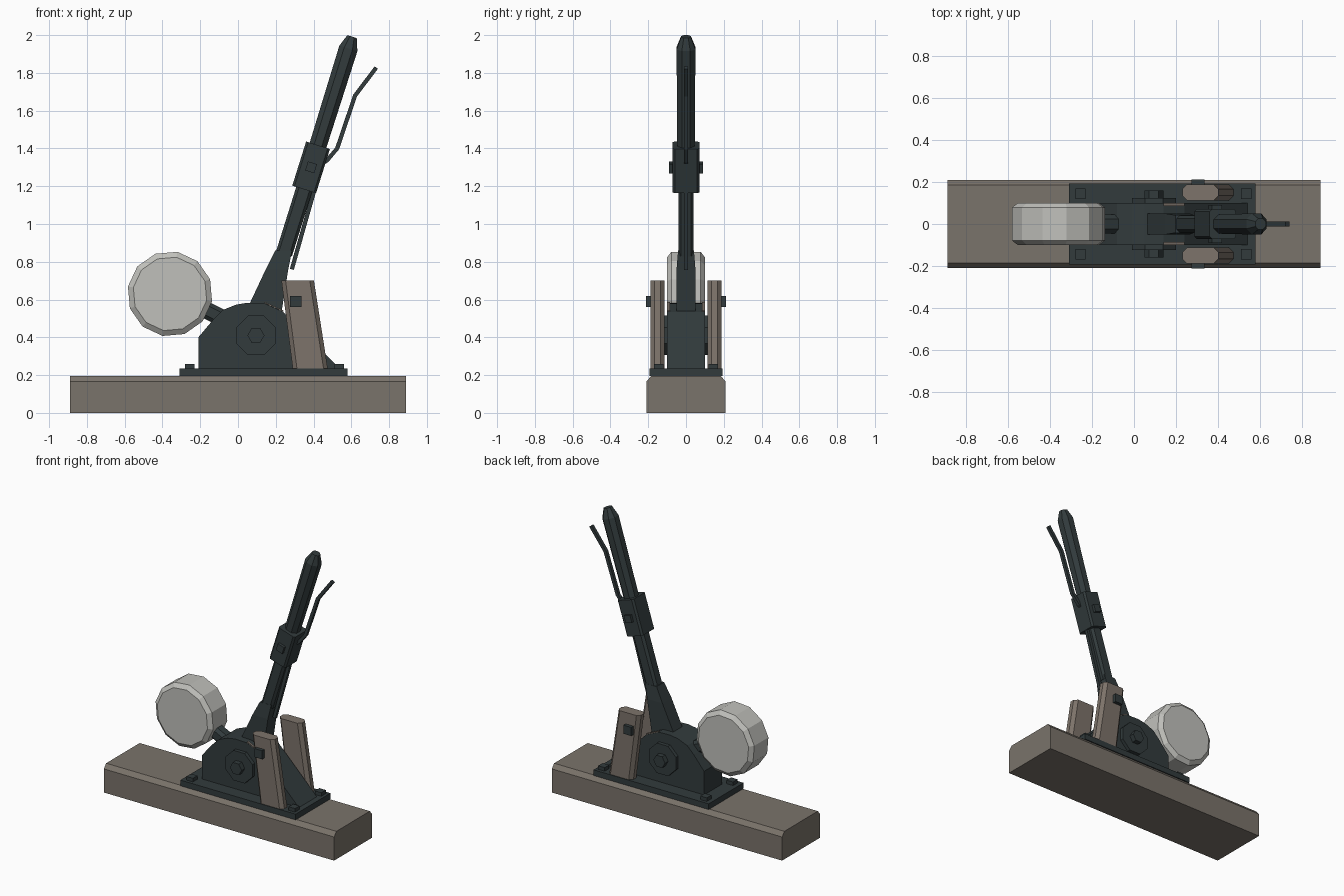
import bpy, bmesh
from math import cos, sin, pi, radians
from mathutils import Vector, Matrix

cube = bpy.data.objects.get("Cube")
if cube:
    bpy.data.objects.remove(cube, do_unlink=True)


def material(name, rgb):
    m = bpy.data.materials.new(name)
    m.use_nodes = True
    m.diffuse_color = (*rgb, 1)
    bsdf = m.node_tree.nodes["Principled BSDF"]
    bsdf.inputs["Base Color"].default_value = (*rgb, 1)
    bsdf.inputs["Roughness"].default_value = 0.8
    return m


IRON = material("dark iron", (0.032, 0.044, 0.046))
WOOD = material("weathered timber", (0.195, 0.172, 0.145))
POST = material("post timber", (0.205, 0.172, 0.145))
PALE = material("pale weight paint", (0.53, 0.53, 0.50))


def loft(name, rings, mat, matrix=None):
    """Skin successive rings of points and cap both ends."""
    bm = bmesh.new()
    loops = [[bm.verts.new(p) for p in ring] for ring in rings]
    n = len(loops[0])
    for a, b in zip(loops, loops[1:]):
        for i in range(n):
            j = (i + 1) % n
            bm.faces.new((a[i], a[j], b[j], b[i]))
    bm.faces.new(loops[0])
    bm.faces.new(loops[-1])
    if matrix:
        bm.transform(matrix)
    bmesh.ops.recalc_face_normals(bm, faces=bm.faces[:])
    mesh = bpy.data.meshes.new(name)
    bm.to_mesh(mesh)
    bm.free()
    mesh.materials.append(mat)
    ob = bpy.data.objects.new(name, mesh)
    bpy.context.collection.objects.link(ob)
    return ob


def section(x0, x1, y0, y1, z, c=0.0):
    """Horizontal rectangle, with cut corners when c is given."""
    if not c:
        return [(x0, y0, z), (x1, y0, z), (x1, y1, z), (x0, y1, z)]
    return [(x0 + c, y0, z), (x1 - c, y0, z), (x1, y0 + c, z), (x1, y1 - c, z),
            (x1 - c, y1, z), (x0 + c, y1, z), (x0, y1 - c, z), (x0, y0 + c, z)]


def box(name, centre, size, mat, matrix=None, c=0.0):
    (x, y, z), (w, d, h) = centre, size
    rings = [section(x - w / 2, x + w / 2, y - d / 2, y + d / 2, k, c)
             for k in (z - h / 2, z + h / 2)]
    return loft(name, rings, mat, matrix)


def profile(name, points, y0, y1, mat):
    return loft(name, [[(x, y, z) for x, z in points] for y in (y0, y1)], mat)


def circle(x, y, z, r, n, turn=0.0):
    return [(x + r * cos(turn + 2 * pi * i / n), y, z + r * sin(turn + 2 * pi * i / n))
            for i in range(n)]


def rod(name, path, r, mat):
    """Square bar following an xz path."""
    pts = [Vector((x, 0, z)) for x, z in path]
    rings = []
    for i, p in enumerate(pts):
        t = (pts[min(i + 1, len(pts) - 1)] - pts[max(i - 1, 0)]).normalized()
        side = Vector((t.z, 0, -t.x)) * r
        up = Vector((0, r, 0))
        rings.append([p + side + up, p - side + up, p - side - up, p + side - up])
    return loft(name, rings, mat)


# Timber sleeper with chamfered long top edges
sleeper = [(-0.21, 0), (0.21, 0), (0.21, 0.165), (0.185, 0.195), (-0.185, 0.195), (-0.21, 0.165)]
loft("sleeper", [[(x, y, z) for y, z in sleeper] for x in (-0.89, 0.89)], WOOD)

# Base plate and its corner bolts
box("base_plate", (0.135, 0, 0.215), (0.89, 0.385, 0.04), IRON)
for x in (-0.255, 0.535):
    for y in (-0.145, 0.145):
        box("plate_bolt", (x, y, 0.245), (0.05, 0.05, 0.03), IRON)

# Gear housing: rounded back, sloping front
profile("housing", [(-0.21, 0.235), (-0.21, 0.40), (-0.13, 0.495), (-0.08, 0.545), (-0.01, 0.573),
                    (0.05, 0.583), (0.14, 0.58), (0.24, 0.535), (0.54, 0.235)], -0.1, 0.1, IRON)

for s, side in ((1, "left"), (-1, "right")):
    # Pivot hub and nut
    loft(side + "_hub", [circle(0.095, s * y, 0.41, r, 8, pi / 8)
                         for y, r in ((0.09, 0.113), (0.125, 0.113))], IRON)
    loft(side + "_hub_nut", [circle(0.095, s * y, 0.41, 0.045, 6) for y in (0.12, 0.16)], IRON)
    # Leaning guide post with its bolt
    y0, y1 = sorted((s * 0.113, s * 0.188))
    loft(side + "_post", [section(0.29, 0.475, y0, y1, 0.235, 0.022),
                          section(0.23, 0.402, y0, y1, 0.70, 0.022)], POST)
    box(side + "_post_bolt", (0.305, s * 0.197, 0.59), (0.06, 0.03, 0.06), IRON)
    # Timber trim on the housing shoulder
    profile(side + "_shoulder_trim", [(0.14, 0.581), (0.24, 0.536), (0.24, 0.543), (0.14, 0.588)],
            s * 0.085, s * 0.1, POST)

# Counterweight drum and its arm
loft("counterweight", [circle(-0.36, y, 0.63, r, 12, radians(20))
                       for y, r in ((-0.1, 0.197), (-0.078, 0.226), (0.078, 0.226), (0.1, 0.197))], PALE)
arm = Matrix.Translation((-0.14, 0, 0.53)) @ Matrix.Rotation(radians(-64), 4, 'Y')
box("weight_arm", (0, 0, 0), (0.09, 0.09, 0.32), IRON, arm, 0.02)

# Flared lever foot
loft("lever_foot", [section(0.025, 0.225, -0.05, 0.05, 0.5),
                    section(0.06, 0.237, -0.05, 0.05, 0.575),
                    section(0.147, 0.266, -0.05, 0.05, 0.76),
                    section(0.198, 0.286, -0.042, 0.042, 0.86)], IRON)

# Tilted lever: shaft, collar and tapered grip, measured from the collar centre
lever = Matrix.Translation((0.387, 0, 1.3)) @ Matrix.Rotation(radians(17.4), 4, 'Y')
box("lever_shaft", (0, 0, -0.28), (0.088, 0.082, 0.4), IRON, lever, 0.015)
box("lever_collar", (0, 0, 0), (0.132, 0.142, 0.245), IRON, lever, 0.012)
box("collar_pin", (0, 0, 0), (0.05, 0.18, 0.05), IRON, lever)
loft("lever_grip", [section(-r, r, -r, r, z, r * 0.55)
                    for z, r in ((0.1, 0.046), (0.66, 0.05), (0.725, 0.026))], IRON, lever)

# Latch handle and latch rod
rod("latch_handle", [(0.42, 1.31), (0.47, 1.335), (0.525, 1.4), (0.62, 1.68), (0.732, 1.828)], 0.011, IRON)
rod("latch_rod", [(0.41, 1.2), (0.285, 0.76)], 0.011, IRON)
